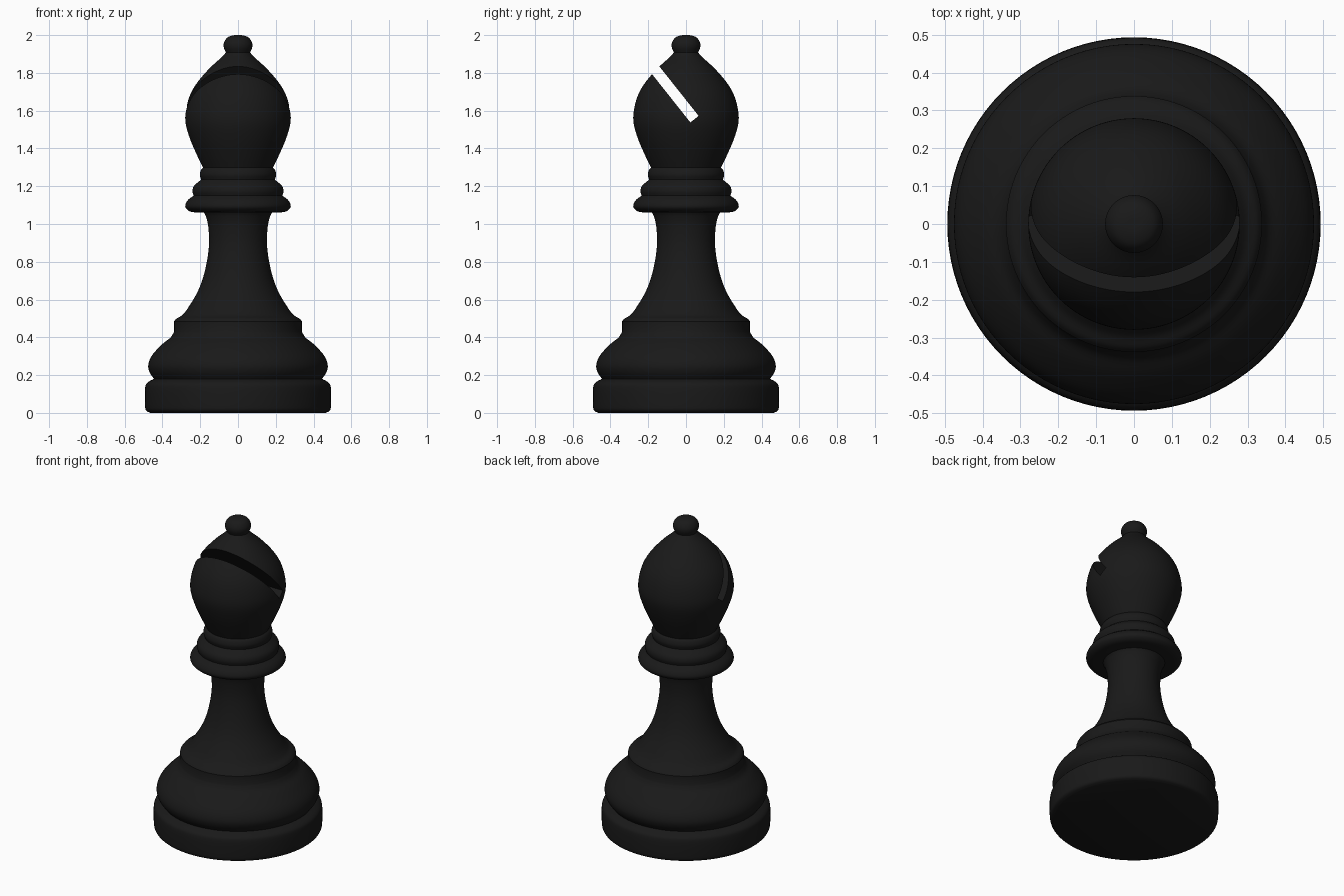
import bpy, bmesh, math
from mathutils import Vector

if "Cube" in bpy.data.objects:
    bpy.data.objects.remove(bpy.data.objects["Cube"])

SEGMENTS = 96

# Outline (radius, height) as smooth runs that meet at crisp edges
RUNS = [
    [(0, 0), (0.465, 0)],                                                             # underside
    [(0.465, 0), (0.486, 0.012), (0.492, 0.04), (0.492, 0.13), (0.48, 0.16), (0.445, 0.18)],  # foot
    [(0.445, 0.18), (0.468, 0.215), (0.475, 0.255), (0.455, 0.305), (0.40, 0.365),
     (0.358, 0.398), (0.338, 0.43)],                                                  # base swell
    [(0.338, 0.43), (0.338, 0.485)],                                                  # step
    [(0.338, 0.485), (0.325, 0.50), (0.298, 0.515), (0.275, 0.54)],                   # step shoulder
    [(0.275, 0.54), (0.225, 0.62), (0.19, 0.70), (0.165, 0.80), (0.153, 0.90),
     (0.158, 0.99), (0.17, 1.04), (0.18, 1.06)],                                      # stem
    [(0.18, 1.06), (0.245, 1.064), (0.273, 1.08), (0.279, 1.10), (0.265, 1.127), (0.235, 1.15)],  # collar
    [(0.235, 1.15), (0.241, 1.175), (0.232, 1.203), (0.195, 1.235)],                  # upper collar
    [(0.195, 1.235), (0.202, 1.26), (0.196, 1.285), (0.185, 1.298)],                  # neck ring
    [(0.185, 1.298), (0.215, 1.36), (0.252, 1.445), (0.277, 1.53), (0.276, 1.60), (0.255, 1.68),
     (0.215, 1.75), (0.15, 1.825), (0.09, 1.88), (0.064, 1.908)],                     # head
    [(0.064, 1.908), (0.075, 1.935), (0.074, 1.96), (0.058, 1.986), (0.03, 1.998), (0, 2.0)],  # finial
]


def smooth_run(pts, steps=4):
    """Catmull-Rom curve through the points."""
    p = [Vector(q) for q in pts]
    if len(p) == 2:
        return p
    p = [2 * p[0] - p[1]] + p + [2 * p[-1] - p[-2]]
    out = []
    for a, b, c, d in zip(p, p[1:], p[2:], p[3:]):
        for i in range(steps):
            t = i / steps
            out.append(0.5 * (2 * b + (c - a) * t + (2 * a - 5 * b + 4 * c - d) * t * t
                              + (3 * b - a - 3 * c + d) * t ** 3))
    return out + [p[-2]]


def lathe(name, runs):
    profile = []
    for run in runs:
        pts = smooth_run(run)
        profile += pts[1:] if profile else pts
    bm = bmesh.new()
    verts = [bm.verts.new((max(r, 0), 0, z)) for r, z in profile]
    edges = [bm.edges.new(e) for e in zip(verts, verts[1:])]
    bmesh.ops.spin(bm, geom=verts + edges, cent=(0, 0, 0), axis=(0, 0, 1),
                   angle=math.tau, steps=SEGMENTS, use_merge=True)
    bmesh.ops.remove_doubles(bm, verts=bm.verts, dist=1e-5)
    bmesh.ops.recalc_face_normals(bm, faces=bm.faces)
    mesh = bpy.data.meshes.new(name)
    bm.to_mesh(mesh)
    bm.free()
    obj = bpy.data.objects.new(name, mesh)
    bpy.context.collection.objects.link(obj)
    return obj


piece = lathe("turned_piece", RUNS)

# Slanted slot cut across the front of the head
foot = Vector((0, 0.045, 1.555))
up = Vector((0, -0.2, 0.252)).normalized()
bpy.ops.mesh.primitive_cube_add(size=1, location=foot + up * 0.3,
                                rotation=(math.atan2(-up.y, up.z), 0, 0))
cutter = bpy.context.object
cutter.name = "slot_cutter"
cutter.scale = (1, 0.056, 0.6)
cutter.hide_render = True

bpy.ops.object.select_all(action='DESELECT')
bpy.context.view_layer.objects.active = piece
piece.select_set(True)
cut = piece.modifiers.new("slot", 'BOOLEAN')
cut.operation = 'DIFFERENCE'
cut.solver = 'EXACT'
cut.object = cutter
bpy.ops.object.modifier_apply(modifier=cut.name)
bpy.data.objects.remove(cutter)

# Black finish
black = bpy.data.materials.new("black")
black.diffuse_color = (0.01, 0.01, 0.01, 1)
black.use_nodes = True
black.node_tree.nodes["Principled BSDF"].inputs["Base Color"].default_value = black.diffuse_color
piece.data.materials.clear()
piece.data.materials.append(black)
bpy.ops.object.shade_smooth_by_angle(angle=math.radians(35))
